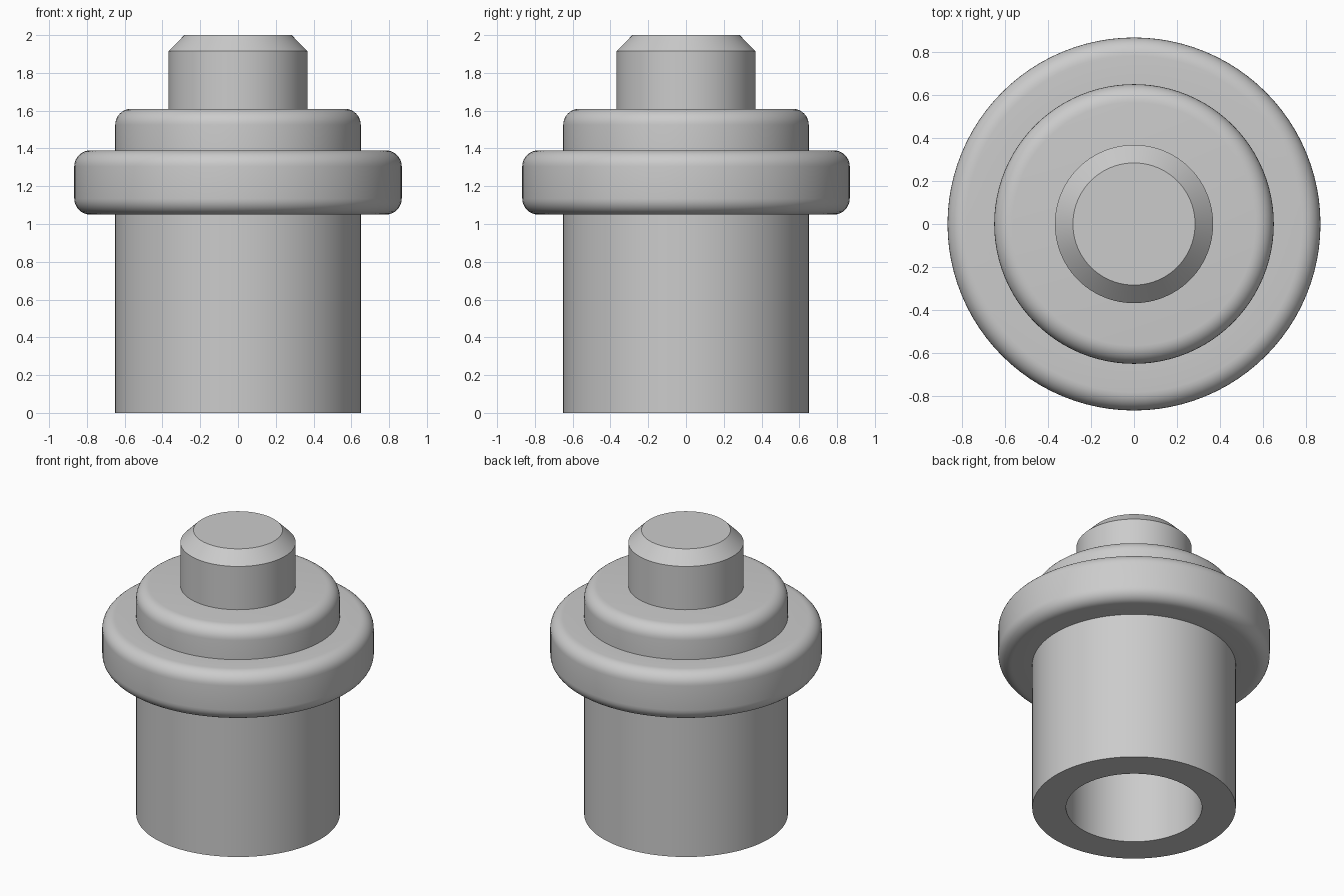
import bpy
import bmesh
from math import cos, sin, pi, radians

if "Cube" in bpy.data.objects:
    bpy.data.objects.remove(bpy.data.objects["Cube"], do_unlink=True)

SEGMENTS = 96
BODY_R, BORE_R, FLANGE_R, PIN_R, TIP_R = 0.65, 0.434, 0.867, 0.368, 0.284
FLANGE_Z, FLANGE_TOP, BODY_TOP, PIN_TOP = 1.05, 1.39, 1.61, 1.915
BORE_TOP = 1.39
ROUND = 0.085

grey = bpy.data.materials.new("plain grey")
grey.use_nodes = True
colour = (0.6, 0.6, 0.6, 1)
grey.diffuse_color = colour
grey.node_tree.nodes["Principled BSDF"].inputs["Base Color"].default_value = colour


def fillet(radius, z, start, steps=8):
    """Quarter circle of profile points around a rounded edge's centre."""
    return [(radius + ROUND * cos(start + i * pi / 2 / steps),
             z + ROUND * sin(start + i * pi / 2 / steps)) for i in range(steps + 1)]


def lathe(name, profile):
    """Spin a radius/height profile around the z axis."""
    bm = bmesh.new()
    verts = [bm.verts.new((r, 0, z)) for r, z in profile]
    edges = [bm.edges.new(pair) for pair in zip(verts, verts[1:])]
    bmesh.ops.spin(bm, geom=verts + edges, cent=(0, 0, 0), axis=(0, 0, 1),
                   angle=2 * pi, steps=SEGMENTS)
    bmesh.ops.remove_doubles(bm, verts=bm.verts, dist=0.0001)
    bmesh.ops.recalc_face_normals(bm, faces=bm.faces)
    mesh = bpy.data.meshes.new(name)
    bm.to_mesh(mesh)
    bm.free()
    obj = bpy.data.objects.new(name, mesh)
    bpy.context.collection.objects.link(obj)
    mesh.materials.append(grey)
    bpy.ops.object.select_all(action="DESELECT")
    obj.select_set(True)
    bpy.context.view_layer.objects.active = obj
    bpy.ops.object.shade_smooth_by_angle(angle=radians(30))
    return obj


# Hollow sleeve with a rounded collar and a rounded shoulder
sleeve = [(0, BORE_TOP), (BORE_R, BORE_TOP), (BORE_R, 0), (BODY_R, 0), (BODY_R, FLANGE_Z)]
sleeve += fillet(FLANGE_R - ROUND, FLANGE_Z + ROUND, -pi / 2)
sleeve += fillet(FLANGE_R - ROUND, FLANGE_TOP - ROUND, 0)
sleeve += [(BODY_R, FLANGE_TOP)]
sleeve += fillet(BODY_R - ROUND, BODY_TOP - ROUND, 0)
sleeve += [(0, BODY_TOP)]
lathe("flanged_sleeve", sleeve)

# Chamfered pin standing on the shoulder
lathe("chamfered_pin", [(PIN_R, BODY_TOP), (PIN_R, PIN_TOP), (TIP_R, 2), (0, 2)])
